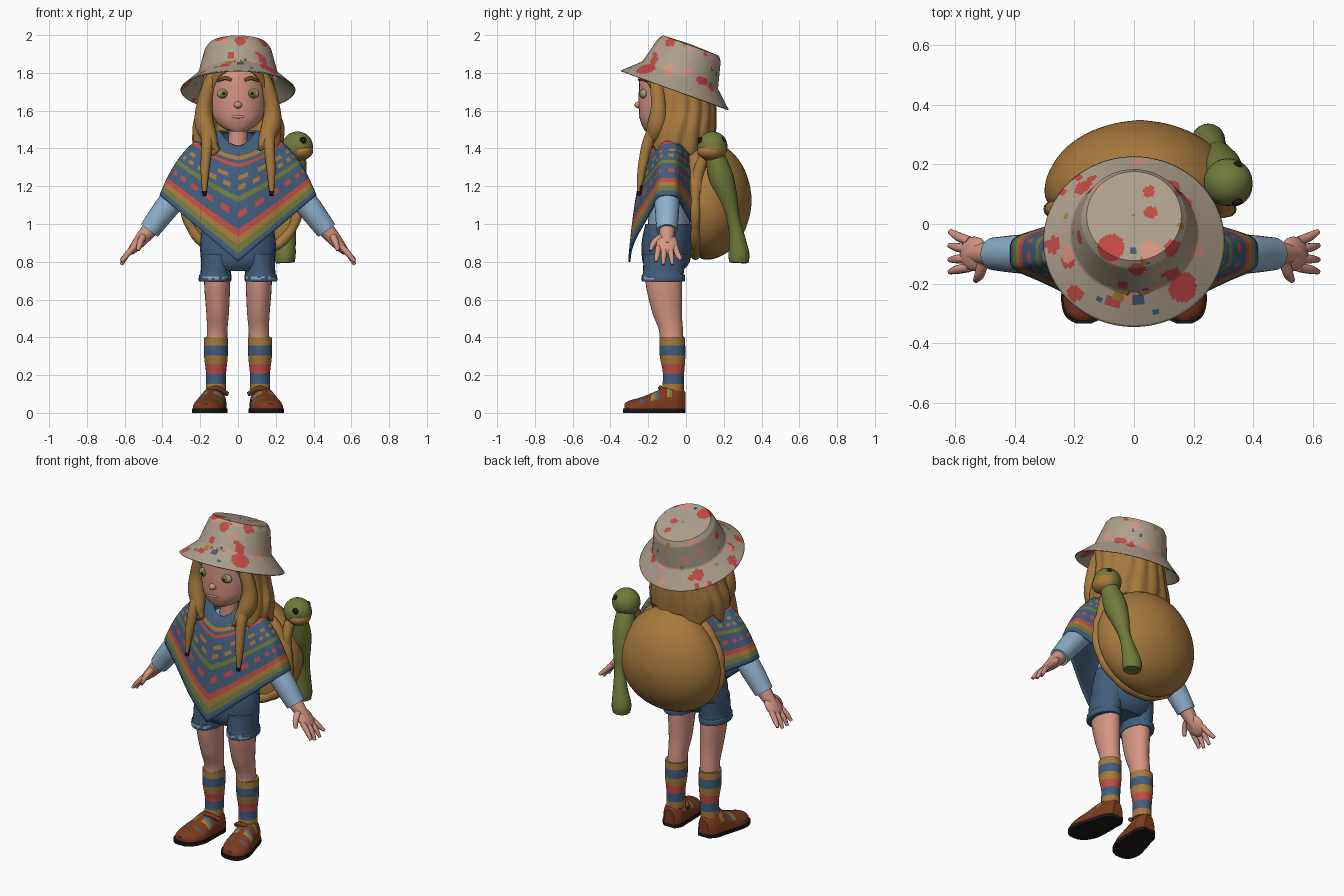
import bpy, bmesh, random
from math import sin, cos, pi, radians
from mathutils import Vector, Matrix

random.seed(4)
if "Cube" in bpy.data.objects:
    bpy.data.objects.remove(bpy.data.objects["Cube"])

COLOURS = dict(
    beige=(.42, .35, .262), ochre=(.385, .192, .047), red=(.54, .07, .06),
    skin=(.66, .30, .225), olive=(.165, .195, .045), denim=(.052, .11, .20),
    sky=(.27, .43, .60), brown=(.20, .043, .013), black=(.012, .008, .008),
    eye_green=(.33, .36, .16))
MATS = {}
for name, rgb in COLOURS.items():
    m = bpy.data.materials.new(name)
    m.use_nodes = True
    m.diffuse_color = (*rgb, 1)
    m.node_tree.nodes["Principled BSDF"].inputs["Base Color"].default_value = (*rgb, 1)
    MATS[name] = m
NAMES = list(COLOURS)
PARTS = []


def smooth(keys, n=4, sharp=False):
    """Resample a list of tuples with a Catmull-Rom or straight interpolation."""
    out = []
    for i in range(len(keys) - 1):
        a, b = Vector(keys[i]), Vector(keys[i + 1])
        p = Vector(keys[max(i - 1, 0)])
        q = Vector(keys[min(i + 2, len(keys) - 1)])
        for k in range(n):
            t = k / n
            if sharp:
                out.append(a.lerp(b, t))
            else:
                out.append(a + (b - p) * t / 2 + (2*p - 5*a + 4*b - q) * t*t / 2
                           + (3*a - p - 3*b + q) * t**3 / 2)
    return out + [Vector(keys[-1])]


def loft(name, rings, paint, wrap=True, caps=True, loop=False, thick=0):
    """Skin a list of rings; paint is a colour name or rule(centre, row, col)."""
    bm = bmesh.new()
    rows = [[bm.verts.new(p) for p in r] for r in rings]
    n = len(rows[0])
    rule = paint if callable(paint) else lambda c, j, i: paint
    for j in range(len(rows) if loop else len(rows) - 1):
        up = rows[(j + 1) % len(rows)]
        for i in range(n if wrap else n - 1):
            k = (i + 1) % n
            f = bm.faces.new((rows[j][i], rows[j][k], up[k], up[i]))
            f.material_index = NAMES.index(rule(f.calc_center_median(), j, i))
    if caps and wrap and not loop:
        for j in (0, len(rows) - 1):
            f = bm.faces.new(rows[j])
            f.material_index = NAMES.index(rule(f.calc_center_median(), j, 0))
    bmesh.ops.recalc_face_normals(bm, faces=bm.faces)
    used = sorted({f.material_index for f in bm.faces})
    for f in bm.faces:
        f.material_index = used.index(f.material_index)
    me = bpy.data.meshes.new(name)
    bm.to_mesh(me)
    bm.free()
    for u in used:
        me.materials.append(MATS[NAMES[u]])
    ob = bpy.data.objects.new(name, me)
    bpy.context.collection.objects.link(ob)
    if thick:
        mod = ob.modifiers.new("thickness", 'SOLIDIFY')
        mod.thickness, mod.offset = thick, 0
    PARTS.append(ob)
    return ob


def stack(name, keys, paint, n=4, seg=28):
    """Vertical body part from (z, rx, ry, cx, cy) sections."""
    loft(name, [[(cx + rx * cos(2*pi*i/seg), cy + ry * sin(2*pi*i/seg), z) for i in range(seg)]
                for z, rx, ry, cx, cy in smooth(keys, n)], paint)


def tube(name, keys, paint, seg=14):
    """Round limb through (x, y, z, radius) points."""
    pts = smooth(keys)
    rings = []
    for j, p in enumerate(pts):
        d = (pts[min(j + 1, len(pts) - 1)] - pts[max(j - 1, 0)]).to_3d()
        q = Vector((0, 0, -1)).rotation_difference(d)
        rings.append([p.to_3d() + q @ Vector((p[3] * cos(2*pi*i/seg), p[3] * sin(2*pi*i/seg), 0))
                      for i in range(seg)])
    loft(name, rings, paint)


def ball(name, loc, size, paint, tilt=0):
    mat = Matrix.Translation(loc) @ Matrix.Rotation(tilt, 4, 'Y') @ Matrix.Diagonal((*size, 1))
    rings = [[mat @ Vector((sin(a) * cos(b), sin(a) * sin(b), cos(a)))
              for b in [2*pi*i/24 for i in range(24)]]
             for a in [.03 + (pi - .06) * j / 14 for j in range(15)]]
    loft(name, rings, paint)


# Bucket hat, open below and tilted back, with scattered blotches
tilt = Matrix.Translation((0, -.06, 1.707)) @ Matrix.Rotation(radians(-20), 4, 'X')
prof = smooth([(.302, 0), (.21, .085), (.174, .225), (.157, .25), (.001, .256)], 14, True)
hat_rings = [[tilt @ Vector((r * cos(2*pi*i/150), r * sin(2*pi*i/150), h)) for i in range(150)]
             for r, h in prof]
surface = [p for r in hat_rings for p in r]
spots = [(.16, -.21, .052, "red"), (-.08, -.08, .045, "red"), (.06, .04, .022, "red"),
         (-.17, .12, .034, "red"), (.13, .13, .026, "red"), (-.2, -.23, .026, "red"),
         (.05, -.09, .035, "skin"), (-.22, -.1, .03, "skin"), (.01, -.25, .022, "denim"),
         (-.05, -.24, .022, "ochre"), (0, -.09, .012, "denim"), (.05, .11, .02, "red")]
blots = [(min(surface, key=lambda p: (p.xy - Vector((x, y))).length), r, c) for x, y, r, c in spots]
for k in range(58):
    colour = ("red", "skin", "red", "skin", "ochre", "skin", "red", "denim")[k % 8]
    size = random.uniform(.008, .015) if colour in ("ochre", "denim") else random.uniform(.012, .032)
    blots.append((random.choice(surface[:42 * 150]), size, colour))


def hat_paint(c, j, i):
    return next((col for p, r, col in blots if (p - c).length < r), "beige")


loft("bucket_hat", hat_rings, hat_paint, caps=False, thick=.006)

# Head, neck and face
stack("head", [(1.49, .04, .04, 0, -.175), (1.515, .09, .08, 0, -.15), (1.56, .128, .115, 0, -.13),
               (1.62, .145, .14, 0, -.11), (1.7, .15, .15, 0, -.1), (1.8, .145, .15, 0, -.09),
               (1.88, .1, .11, 0, -.06)], "skin")
stack("neck", [(1.36, .065, .06, 0, -.08), (1.45, .05, .05, 0, -.09), (1.56, .05, .05, 0, -.09)], "skin")
ball("nose", (0, -.25, 1.63), (.022, .023, .018), "skin")
ball("lips", (0, -.238, 1.568), (.036, .012, .010), "skin")

# Hair: open shell parted over the face, from (z, rx, ry, cy, half gap in degrees)
hair = []
for z, rx, ry, cy, gap in smooth([(1.87, .12, .14, -.06, 3), (1.83, .155, .185, -.065, 12), (1.78, .172, .19, -.055, 34),
                                  (1.7, .185, .185, -.045, 47), (1.6, .2, .185, -.04, 47),
                                  (1.5, .228, .185, -.04, 36), (1.39, .22, .18, -.045, 28)], 4):
    row = []
    for i in range(97):
        a = radians(gap + (360 - 2 * gap) * i / 96)
        k = 1 + .025 * sin(i * 2*pi / 8) * min(1, (1.87 - z) * 5)
        drop = .03 * sin(i * 2*pi / 16) * max(0, (1.6 - z) * 5)
        row.append((rx * k * sin(a), cy - ry * k * cos(a), z + drop))
    hair.append(row)
loft("hair", hair, "ochre", wrap=False, thick=.025)

# Poncho: draped from the neckline to a pointed hem, striped row by row
SEG, ROWS = 96, 50


def poncho_point(i, t):
    c, s = cos(2*pi*i/SEG), sin(2*pi*i/SEG)
    front = s > 0
    neck = Vector((.095 * c, -.08 - .085 * s, 1.49 - .08 * max(0, s) ** 2))
    tip, reach = (.80, .115) if front else (.92, .065)
    depth = .085 * abs(s) ** .4 + reach * abs(s) ** 4.5
    hem = Vector((.41 * c, -.1 - depth * (1 if front else -1), tip + (1.15 - tip) * abs(c)))
    mid = neck + (hem - neck) * .62
    mid.z = neck.z - .03
    return neck * (1 - t)**2 + mid * 2*t*(1 - t) + hem * t*t


BANDS = [(.27, .32, "ochre", 0), (.37, .41, "red", 0), (.48, .52, "ochre", 3), (.57, .61, "ochre", 2),
         (.65, .69, "olive", 0), (.74, .79, "red", 2), (.84, .88, "red", 0), (.88, .92, "ochre", 0),
         (.92, .96, "olive", 0)]


def poncho_paint(c, j, i):
    t = (j + .5) / ROWS
    for lo, hi, col, dash in BANDS:
        if lo <= t < hi and (not dash or (i // dash) % 2):
            return col
    return "denim"


poncho = loft("poncho", [[poncho_point(i, j / ROWS) for i in range(SEG)] for j in range(ROWS + 1)],
              poncho_paint, caps=False, thick=.012)
# Plain lining: the last slot is denim
poncho.modifiers["thickness"].material_offset = len(poncho.data.materials)

# Shirt and shorts
stack("shirt", [(.96, .175, .115, 0, -.09), (1.2, .155, .095, 0, -.09), (1.4, .09, .07, 0, -.09)], "sky")
stack("shorts_seat", [(.75, .13, .09, 0, -.11), (.8, .19, .125, 0, -.105),
                      (.9, .2, .135, 0, -.1), (1.0, .185, .125, 0, -.09)], "denim")


def frayed(c, j, i):
    return "sky" if j in (5, 6) and c.y < -.17 and random.random() < .4 else "denim"


def sock_stripe(c, j, i):
    return ("ochre", "denim", "ochre", "red", "denim", "ochre")[min(5, int((.405 - c.z) / .048))]


foot = smooth([(-.325, .025, .03), (-.3, .062, .045), (-.24, .084, .062), (-.17, .08, .09),
               (-.1, .07, .12), (-.04, .062, .12), (-.002, .035, .09)], 5)


def sandal_paint(c, j, i):
    gap = 10 <= j < 22 and j % 6 in (2, 3, 4) and (i in (2, 3, 4, 5, 8, 9, 10, 11))
    return ("olive", "denim", "ochre")[j % 3] if gap else "brown"


for s, side in ((1, "left"), (-1, "right")):
    # Face details
    ball(side + "_eye", (s * .077, -.222, 1.69), (.034, .022, .026), "eye_green")
    ball(side + "_iris", (s * .075, -.238, 1.69), (.02, .01, .02), "olive")
    ball(side + "_pupil", (s * .075, -.2455, 1.69), (.009, .004, .009), "black")
    tube(side + "_eyebrow", [(s * .035, -.246, 1.762, .008), (s * .07, -.238, 1.772, .011),
                             (s * .108, -.21, 1.758, .007)], "ochre", 8)
    # Front locks of hair with dark ends
    tube(side + "_lock", [(s * .165, -.17, 1.5, .034), (s * .165, -.205, 1.42, .03), (s * .175, -.235, 1.28, .023),
                          (s * .178, -.25, 1.15, .010)],
         lambda c, j, i: "black" if c.z < 1.19 else "ochre")
    tube(side + "_side_lock", [(s * .08, -.16, 1.86, .03), (s * .145, -.155, 1.75, .036),
                               (s * .18, -.145, 1.62, .042), (s * .175, -.155, 1.52, .052),
                               (s * .14, -.185, 1.44, .034), (s * .115, -.2, 1.39, .008)], "ochre")
    # Arm and hand
    tube(side + "_sleeve", [(s * .22, -.09, 1.27, .06), (s * .36, -.1, 1.11, .066),
                            (s * .47, -.1, .965, .055)], "sky", 20)
    tube(side + "_wrist", [(s * .455, -.1, .985, .044), (s * .5, -.1, .932, .038), (s * .54, -.1, .885, .03)], "skin")
    ball(side + "_palm", (s * .535, -.1, .892), (.028, .058, .068), "skin", -.7 * s)
    for k, (y0, y1, z1) in enumerate([(-.045, -.06, .8), (-.015, -.02, .785), (.015, .028, .785), (.042, .075, .81)]):
        tube(f"{side}_finger_{k + 1}", [(s * .55, y0 - .1, .878, .016), (s * .59, (y0 + y1) / 2 - .1, .835, .015),
                                        (s * .617, y1 - .1, z1, .009)], "skin", 10)
    tube(side + "_thumb", [(s * .505, -.13, .93, .02), (s * .518, -.17, .9, .017),
                           (s * .53, -.188, .86, .010)], "skin", 10)
    # Shorts leg, bare leg and striped sock
    stack(side + "_shorts_leg", [(.695, .08, .105, s * .12, -.12), (.70, .086, .114, s * .122, -.12),
                                 (.73, .086, .114, s * .12, -.12), (.74, .08, .108, s * .118, -.12),
                                 (.84, .085, .115, s * .11, -.11)], frayed)
    stack(side + "_leg", [(.76, .07, .1, s * .11, -.12), (.66, .068, .095, s * .11, -.115),
                          (.53, .06, .078, s * .108, -.1), (.44, .054, .064, s * .11, -.08),
                          (.36, .056, .062, s * .113, -.075)], "skin")
    stack(side + "_sock", [(.40, .063, .067, s * .116, -.073), (.304, .063, .068, s * .117, -.071),
                           (.208, .053, .056, s * .116, -.066), (.112, .053, .058, s * .117, -.07)],
          sock_stripe, 4)
    # Sandal with side openings on a dark sole
    cx = lambda y: s * (.117 - .16 * y)
    loft(side + "_sandal", [[(cx(y) + w * cos(2*pi*i/28), y, .02 + h * max(0, sin(2*pi*i/28)) ** .8)
                             for i in range(28)] for y, w, h in foot], sandal_paint)
    edge = [(cx(y) + w * 1.06, y * 1.025) for y, w, h in foot]
    edge += [(cx(y) - w * 1.06, y * 1.025) for y, w, h in reversed(foot)]
    loft(side + "_sole", [[(x, y, z) for x, y in edge] for z in (0, .022)], "black")
    tube(side + "_sandal_strap", [(cx(0) - .06, -.1, .1, .013), (cx(0), -.135, .132, .013),
                                  (cx(0) + .06, -.1, .1, .013)], "brown", 10)


# Shell backpack: egg-shaped dome with a beaded rim
def shell_point(a, k, y):
    return Vector((.02 + .32 * k * (1 - .08 * sin(a)) * cos(a), y, 1.125 + .315 * k * sin(a)))


loft("shell_backpack", [[shell_point(2*pi*i/48, k, y) for i in range(48)] for y, k in smooth(
    [(.05, .9), (.09, .99), (.16, .97), (.24, .82), (.30, .58), (.335, .29), (.348, .03)], 4)], "ochre")
rim = []
for j in range(144):
    a = 2*pi*j/144
    r = .022 + .005 * abs(sin(a * 6)) + .01 * max(0, sin(a))
    rim.append([shell_point(a, .93 + r / .32 * cos(b), .05 + r * sin(b)) for b in [2*pi*i/12 for i in range(12)]])
loft("shell_rim", rim, "ochre", loop=True)

# Turtle clinging to the shell's side
tube("turtle_body", [(.315, .14, 1.4, .04), (.305, .165, 1.32, .058), (.295, .19, 1.23, .066),
                     (.285, .225, 1.12, .05), (.28, .25, 1.03, .034), (.265, .27, .93, .042),
                     (.25, .28, .84, .056), (.25, .28, .795, .05)], "olive", 20)
ball("turtle_head", (.315, .14, 1.41), (.082, .08, .08),
     lambda c, j, i: "ochre" if c.z < 1.41 and c.x > .335 else "olive")
ball("turtle_muzzle", (.335, .13, 1.385), (.062, .07, .045), "ochre")
for y in (.075, .195):
    ball("turtle_eye", (.345, y, 1.443), (.018, .014, .018), "black")
tube("turtle_arm", [(.29, .1, 1.36, .03), (.29, .06, 1.25, .03), (.3, .08, 1.14, .028),
                    (.3, .16, 1.08, .022)], "ochre")

# Smooth shading with sharp edges kept
bpy.ops.object.select_all(action='DESELECT')
for ob in PARTS:
    ob.select_set(True)
bpy.context.view_layer.objects.active = PARTS[0]
bpy.ops.object.shade_smooth_by_angle(angle=radians(40))
